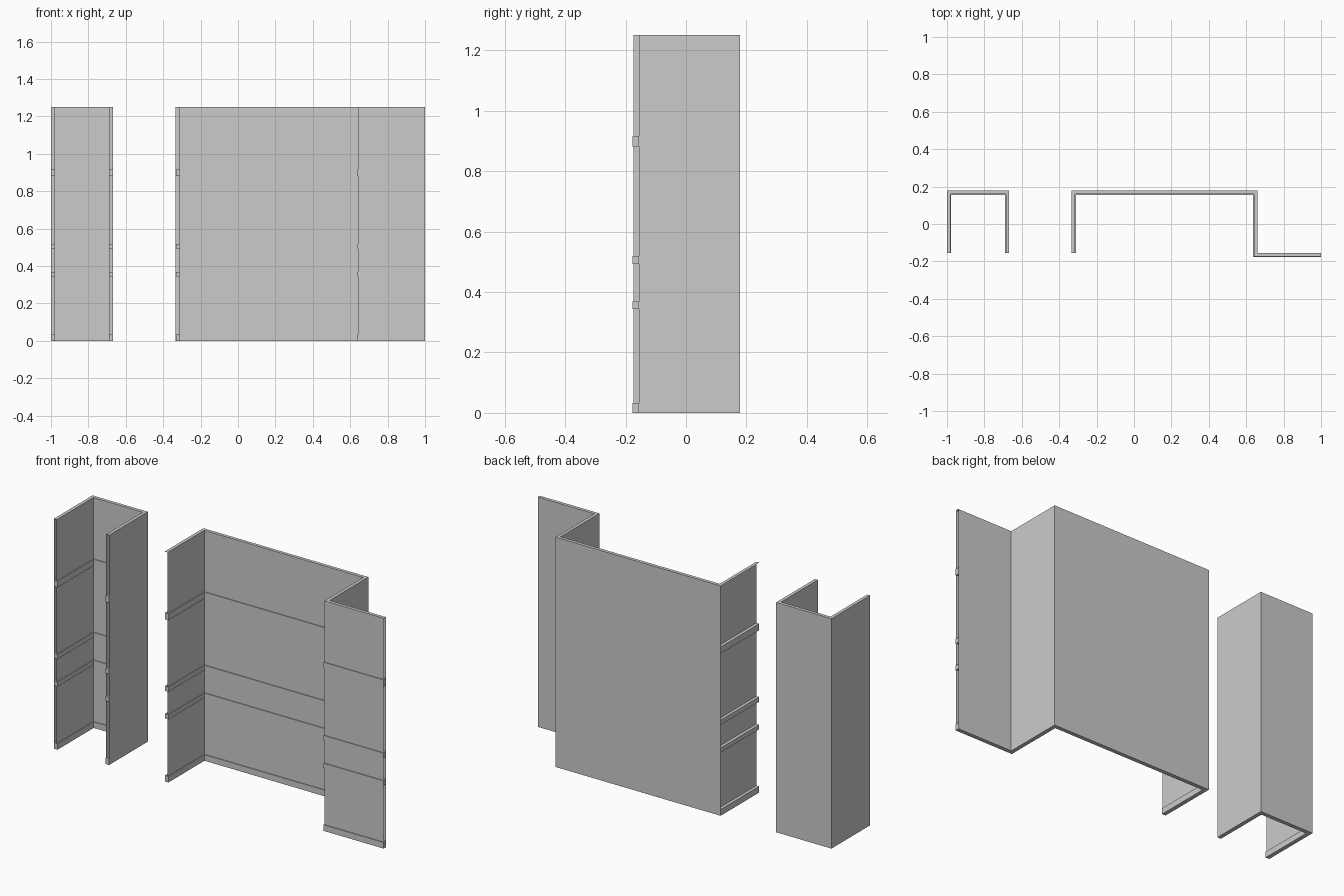
import bpy, bmesh
from mathutils import Vector

if "Cube" in bpy.data.objects:
    bpy.data.objects.remove(bpy.data.objects["Cube"], do_unlink=True)

HEIGHT = 1.25
WALL = 0.018
RAIL = 0.0225
FRONT, BACK = -0.155, 0.178
# bottom and top heights of the skirting and the three rails
BANDS = {"skirting": (0, 0.033), "lower_rail": (0.343, 0.368),
         "middle_rail": (0.493, 0.519), "upper_rail": (0.882, 0.917)}

gray = bpy.data.materials.new("plain_gray")
gray.use_nodes = True
gray.diffuse_color = (0.6, 0.6, 0.6, 1)
gray.node_tree.nodes["Principled BSDF"].inputs["Base Color"].default_value = (0.6, 0.6, 0.6, 1)


def offset(path, d):
    """Shift a right-angled plan path to its right by d, with mitred corners."""
    pts = [Vector(p) for p in path]
    sides = [(b - a).normalized() for a, b in zip(pts, pts[1:])]
    sides = [Vector((s.y, -s.x)) for s in sides]
    moved = [pts[0] + sides[0] * d]
    moved += [p + (m + n) * d for p, m, n in zip(pts[1:], sides, sides[1:])]
    moved.append(pts[-1] + sides[-1] * d)
    return moved


def strip(name, path, near, far, low, high, capped, skip_outer=()):
    """Rectangular section swept along the path."""
    bm = bmesh.new()
    outer, inner = offset(path, near), offset(path, far)
    rings = [[bm.verts.new((p.x, p.y, z)) for p, z in
              ((o, low), (o, high), (i, high), (i, low))]
             for o, i in zip(outer, inner)]
    for k, (a, b) in enumerate(zip(rings, rings[1:])):
        for j in range(4):
            if j == 0 and k in skip_outer:
                continue
            n = (j + 1) % 4
            bm.faces.new((a[j], b[j], b[n], a[n]))
    if capped:
        bm.faces.new(rings[0])
        bm.faces.new(rings[-1][::-1])
    bmesh.ops.recalc_face_normals(bm, faces=bm.faces)
    if not capped:
        # keep the open shell facing outwards at its top
        top = max(bm.faces, key=lambda f: f.calc_center_median().z)
        if top.normal.z < 0:
            bmesh.ops.reverse_faces(bm, faces=bm.faces)
    mesh = bpy.data.meshes.new(name)
    bm.to_mesh(mesh)
    bm.free()
    mesh.materials.append(gray)
    bpy.context.collection.objects.link(bpy.data.objects.new(name, mesh))


def partition(name, path, skip_outer=()):
    strip(name + "_wall", path, 0, WALL, 0, HEIGHT, False, skip_outer)
    for band, (low, high) in BANDS.items():
        strip(name + "_" + band, path, 0.001, RAIL, low, high, True)


# narrow U-shaped wall
partition("alcove", [(-1, FRONT), (-1, BACK), (-0.667, BACK), (-0.667, FRONT)])

# wide stepped wall, its end return open on the outside
partition("stepped", [(-0.333, FRONT), (-0.333, BACK), (0.66, BACK),
                      (0.66, FRONT), (1, FRONT)], skip_outer=(0,))
